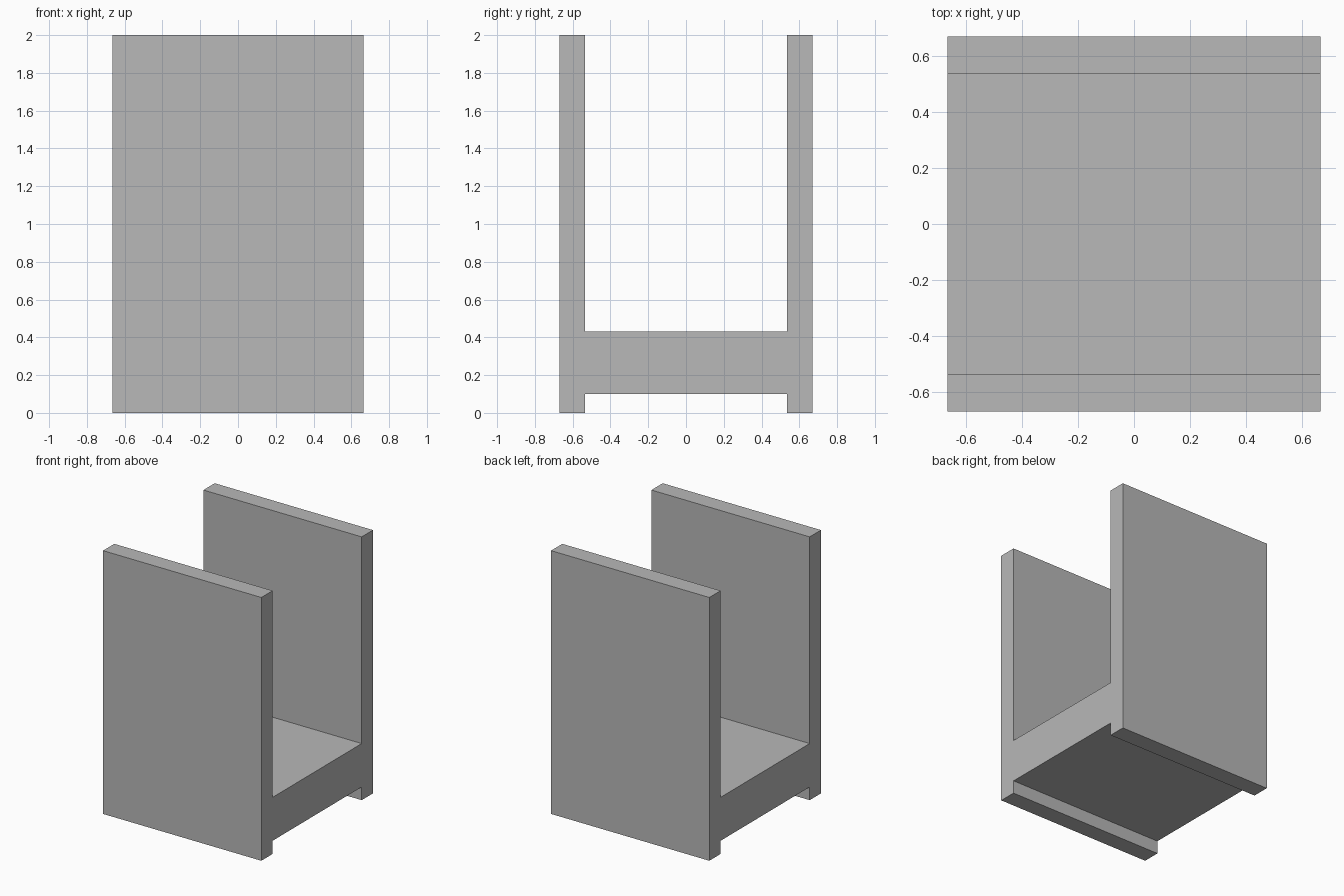
import bpy
import bmesh

if "Cube" in bpy.data.objects:
    bpy.data.objects.remove(bpy.data.objects["Cube"])

HALF_X = 0.665      # half length of the extrusion
OUT, IN = 0.67, 0.535   # outer and inner faces of the side walls
TOP, FLOOR, UNDER = 2.0, 0.43, 0.10

grey = bpy.data.materials.new("plain grey")
grey.diffuse_color = (0.48, 0.48, 0.48, 1.0)
grey.use_nodes = True
grey.node_tree.nodes["Principled BSDF"].inputs["Base Color"].default_value = grey.diffuse_color

# Half of the H-shaped cross-section (y, z), mirrored to close the loop
half = [(IN, UNDER), (IN, 0), (OUT, 0), (OUT, TOP), (IN, TOP), (IN, FLOOR)]
profile = half + [(-y, z) for y, z in reversed(half)]

# Channel body: cross-section extruded along x
bm = bmesh.new()
face = bm.faces.new([bm.verts.new((-HALF_X, y, z)) for y, z in profile])
extruded = bmesh.ops.extrude_face_region(bm, geom=[face], use_keep_orig=True)
moved = [g for g in extruded["geom"] if isinstance(g, bmesh.types.BMVert)]
bmesh.ops.translate(bm, vec=(2 * HALF_X, 0, 0), verts=moved)
bmesh.ops.recalc_face_normals(bm, faces=bm.faces)

mesh = bpy.data.meshes.new("channel_bracket")
bm.to_mesh(mesh)
bm.free()
mesh.materials.append(grey)
bracket = bpy.data.objects.new("channel_bracket", mesh)
bpy.context.collection.objects.link(bracket)
